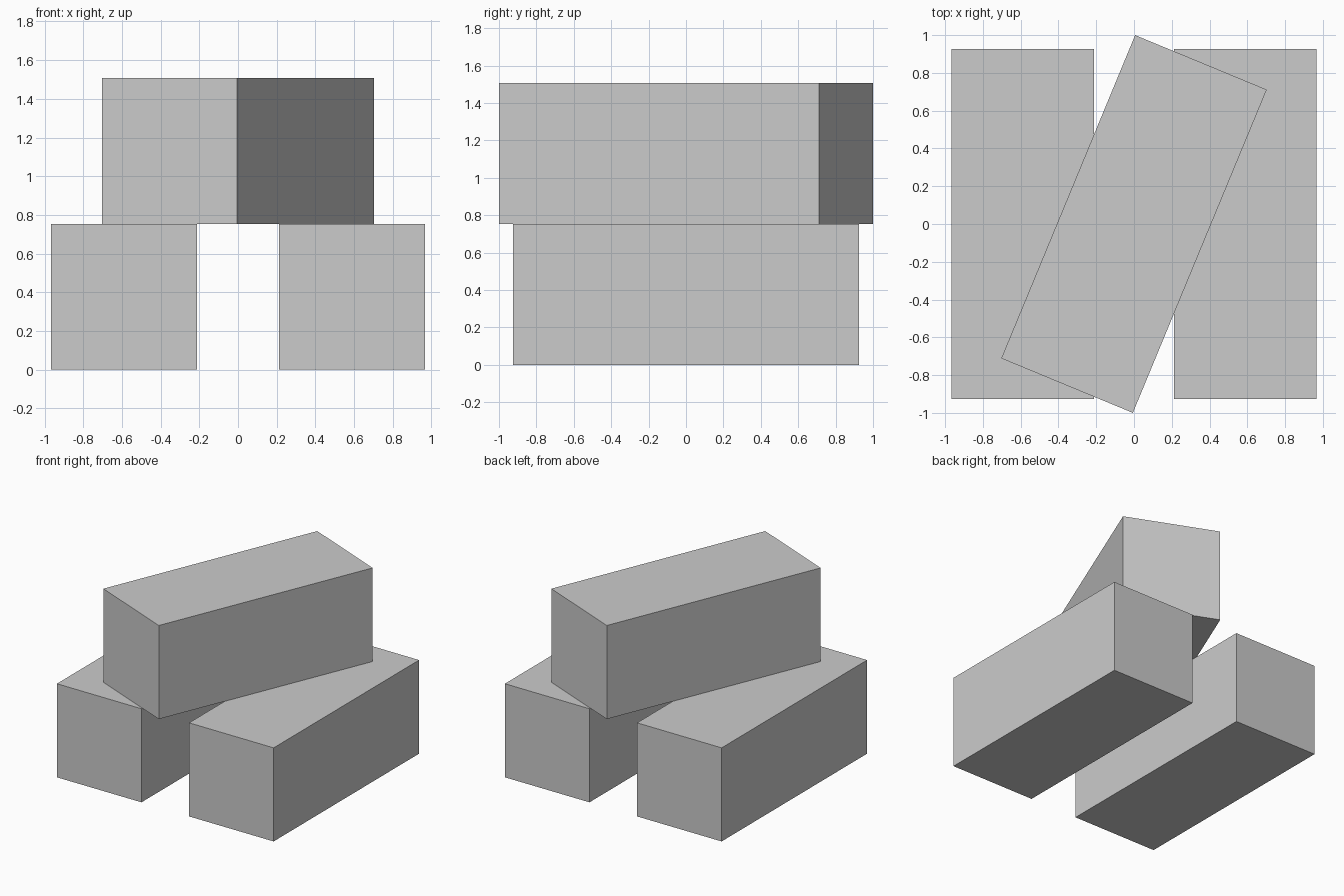
import bpy
from math import radians

if "Cube" in bpy.data.objects:
    bpy.data.objects.remove(bpy.data.objects["Cube"])

WIDTH, LENGTH = 0.754, 1.852  # all three blocks share one size
OFFSET = 0.589                # sideways offset of the lower blocks


def block(name, x, level, turn=0.0):
    bpy.ops.mesh.primitive_cube_add(
        size=1, location=(x, 0, WIDTH * (level + 0.5)),
        rotation=(0, 0, radians(turn)))
    ob = bpy.context.object
    ob.name = name
    ob.scale = (WIDTH, LENGTH, WIDTH)
    bpy.ops.object.transform_apply(location=False, rotation=False, scale=True)
    return ob


# Two parallel blocks on the ground
for side, sign in (("left", -1), ("right", 1)):
    block(f"lower_block_{side}", sign * OFFSET, 0)

# Turned block bridging the gap
block("upper_block", 0, 1, turn=-22.5)
